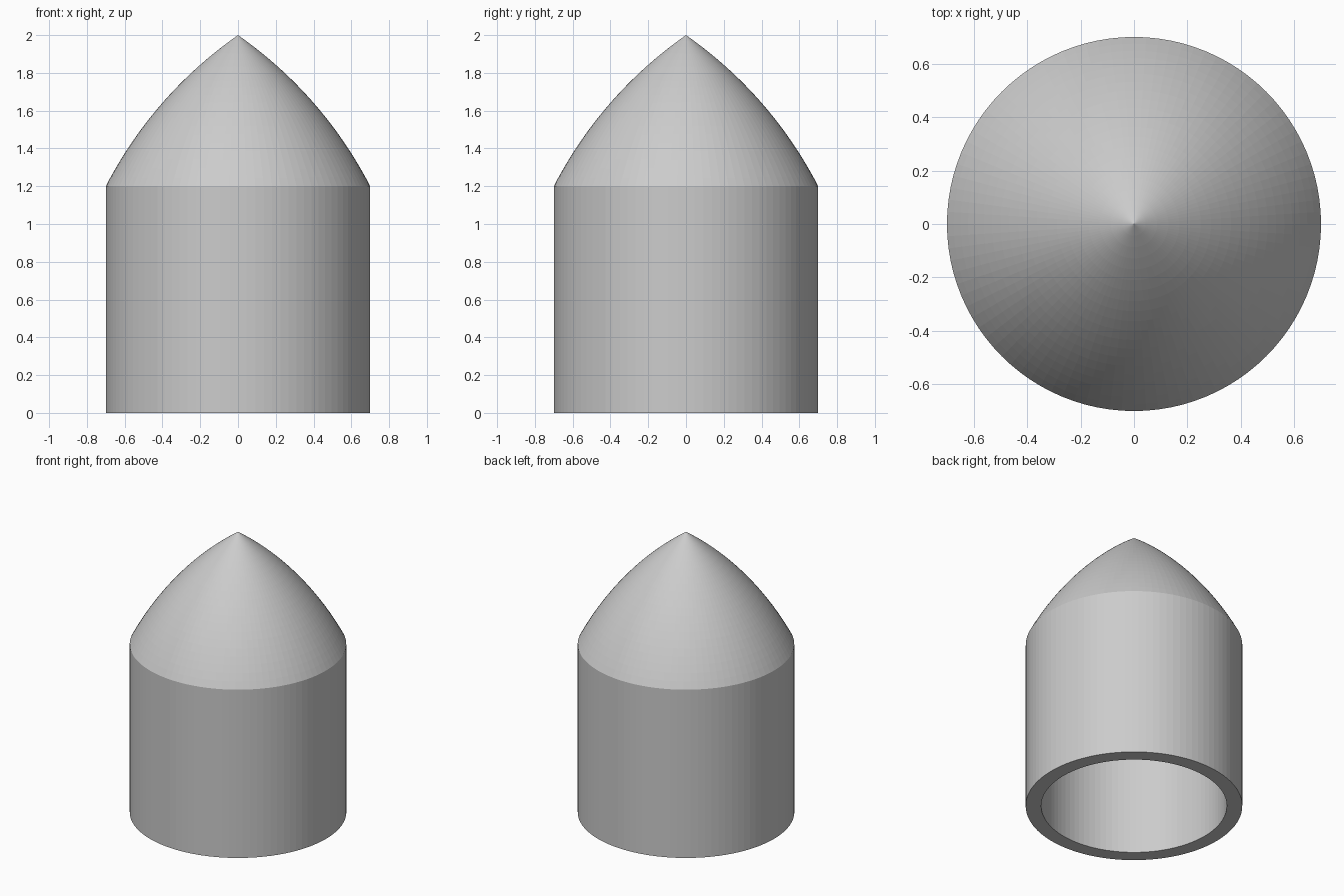
import bpy, bmesh, math
from mathutils import Vector

if "Cube" in bpy.data.objects:
    bpy.data.objects.remove(bpy.data.objects["Cube"])

SEGMENTS = 96
RINGS = 20


def arc(start, end, sagitta, n):
    """Points on a circular arc bulging outward from the axis."""
    a, b = Vector(start), Vector(end)
    chord = b - a
    half = chord.length / 2
    radius = (half * half + sagitta * sagitta) / (2 * sagitta)
    outward = Vector((chord.y, -chord.x)).normalized()
    centre = (a + b) / 2 - outward * (radius - sagitta)
    sweep = math.asin(half / radius)
    along = chord.normalized()
    points = []
    for i in range(n + 1):
        t = -sweep + 2 * sweep * i / n
        points.append(centre + outward * radius * math.cos(t) + along * radius * math.sin(t))
    return [(max(p.x, 0.0), p.y) for p in points]


def lathe(name, profile):
    """Spin an (r, z) profile around z into a closed mesh."""
    bm = bmesh.new()
    verts = [bm.verts.new((r, 0, z)) for r, z in profile]
    edges = [bm.edges.new(pair) for pair in zip(verts, verts[1:])]
    bmesh.ops.spin(bm, geom=verts + edges, cent=(0, 0, 0), axis=(0, 0, 1),
                   angle=math.tau, steps=SEGMENTS, use_merge=True)
    bmesh.ops.remove_doubles(bm, verts=bm.verts, dist=1e-5)
    bmesh.ops.recalc_face_normals(bm, faces=bm.faces)
    mesh = bpy.data.meshes.new(name)
    bm.to_mesh(mesh)
    bm.free()
    obj = bpy.data.objects.new(name, mesh)
    bpy.context.collection.objects.link(obj)
    return obj


# Hollow shell: outer pointed nose and wall, open base, inner wall and nose
outer = arc((0.7, 1.2), (0, 2.0), 0.065, RINGS)
inner = arc((0.6, 1.17), (0, 1.87), 0.057, RINGS)
lathe("pointed_shell", outer[::-1] + [(0.7, 0), (0.6, 0)] + inner)
